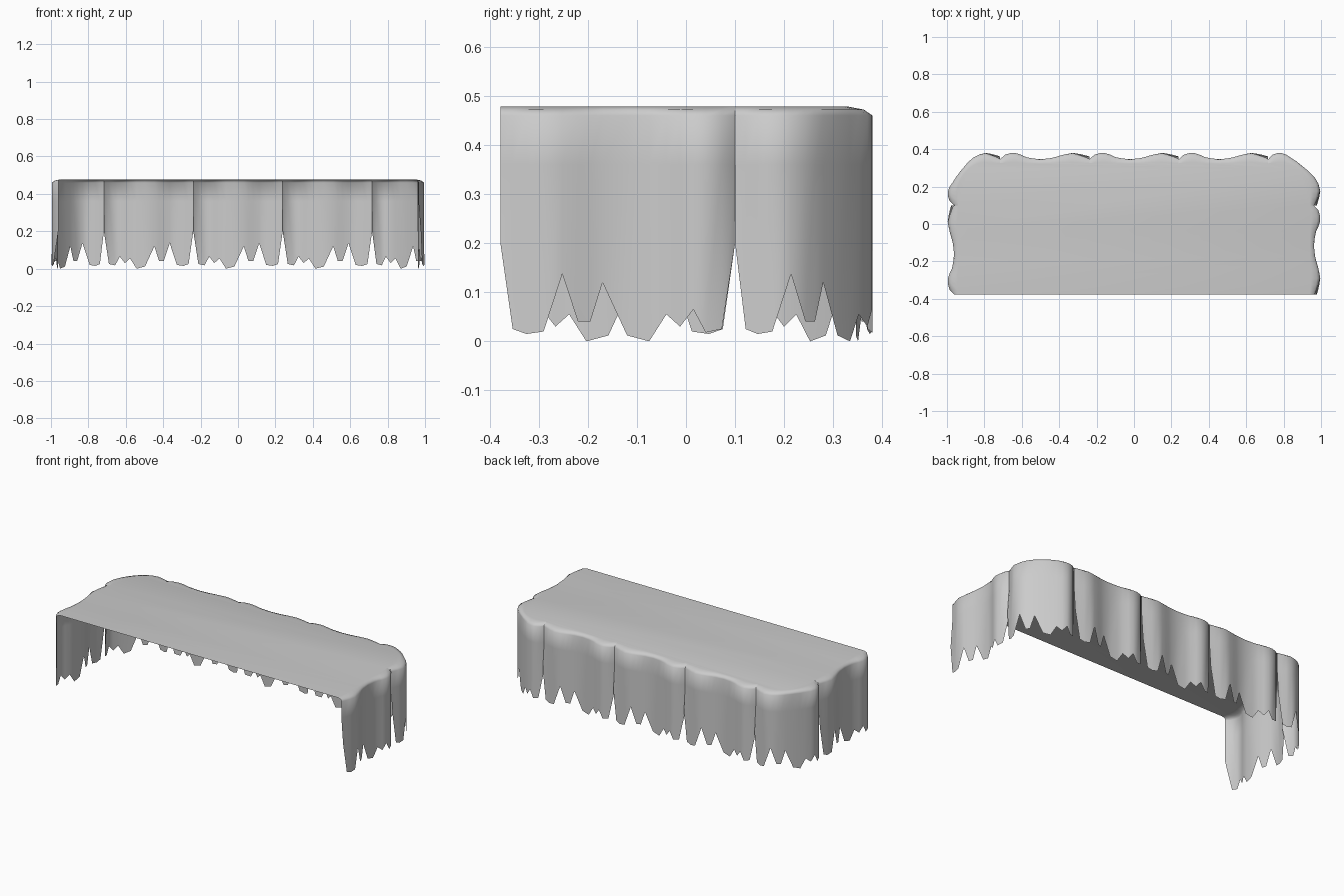
import bpy, bmesh, math
from mathutils import Vector

if "Cube" in bpy.data.objects:
    bpy.data.objects.remove(bpy.data.objects["Cube"])

HALF_X, BACK, FRONT, RADIUS, TOP = 0.957, 0.341, -0.378, 0.16, 0.478
SIDE = BACK - RADIUS - FRONT
ARC = RADIUS * math.pi / 2
HALF = SIDE + ARC + HALF_X - RADIUS

# One torn panel: (distance along it, hem height)
HEM = [(0, .2), (.027, .025), (.06, .018), (.085, .065), (.112, .03),
       (.14, .055), (.175, 0), (.22, .012), (.27, .12), (.295, .04),
       (.32, .04), (.352, .137), (.39, .02), (.425, .015), (.453, .025), (.478, .2)]
# Fold of the panel: (distance along it, outward bulge)
FOLD = [(0, .004), (.03, .032), (.07, .041), (.1, .035), (.15, .012), (.22, .005),
        (.28, .012), (.34, .03), (.39, .038), (.44, .024), (.478, .008)]
WIDTH = HEM[-1][0]


def fold(u):
    for (a, fa), (b, fb) in zip(FOLD, FOLD[1:]):
        if u <= b:
            return fa + (fb - fa) * (u - a) / (b - a)
    return FOLD[-1][1]


def edge(s):
    """Point and outward direction along the left, back and right edges."""
    if s > HALF:
        p, n = edge(2 * HALF - s)
        return Vector((-p.x, p.y, 0)), Vector((-n.x, n.y, 0))
    if s < SIDE:
        return Vector((-HALF_X, FRONT + s, 0)), Vector((-1, 0, 0))
    if s < SIDE + ARC:
        a = (s - SIDE) / RADIUS
        n = Vector((-math.cos(a), math.sin(a), 0))
        return Vector((RADIUS - HALF_X, BACK - RADIUS, 0)) + n * RADIUS, n
    return Vector((RADIUS - HALF_X + s - SIDE - ARC, BACK, 0)), Vector((0, 1, 0))


# Panel seams: one per side, one round each corner, three along the back
third = 0.478
seams = [0, third, HALF - 1.5 * third, HALF - third / 2]
seams += [2 * HALF - s for s in reversed(seams)]

bm = bmesh.new()
rim = []
for i, (start, end) in enumerate(zip(seams, seams[1:])):
    columns = []
    for u, hem in HEM:
        p, n = edge(start + (end - start) * u / WIDTH)
        f = fold(u)
        flare = 0.012 * max(0, u / WIDTH - 0.8) * 5   # loose end overlaps the next panel
        rows = [(TOP, -.018 + .2 * f, 0), (TOP - .006, .55 * f, 0), (TOP - .018, f, 0),
                (.36, f, 0), (hem, f, flare)]
        columns.append([bm.verts.new(p + n * (d + e) + Vector((0, 0, z))) for z, d, e in rows])
    for a, b in zip(columns, columns[1:]):
        for j in range(len(a) - 1):
            bm.faces.new((a[j], a[j + 1], b[j + 1], b[j]))
    rim += [c[0] for c in (columns if i == 0 else columns[1:])]

# Flat top sheet
bm.faces.new(rim)
bmesh.ops.remove_doubles(bm, verts=bm.verts[:], dist=0.0005)
bmesh.ops.recalc_face_normals(bm, faces=bm.faces[:])
top = max(bm.faces, key=lambda f: f.calc_area())
if top.normal.z < 0:
    bmesh.ops.reverse_faces(bm, faces=bm.faces[:])

mesh = bpy.data.meshes.new("draped_cloth")
bm.to_mesh(mesh)
bm.free()
cloth = bpy.data.objects.new("draped_cloth", mesh)
bpy.context.collection.objects.link(cloth)

# Cloth colour
grey = bpy.data.materials.new("light_grey_cloth")
grey.use_nodes = True
grey.diffuse_color = (.6, .6, .6, 1)
grey.node_tree.nodes["Principled BSDF"].inputs["Base Color"].default_value = (.6, .6, .6, 1)
mesh.materials.append(grey)

bpy.context.view_layer.objects.active = cloth
cloth.select_set(True)
bpy.ops.object.shade_smooth_by_angle(angle=math.radians(75))
